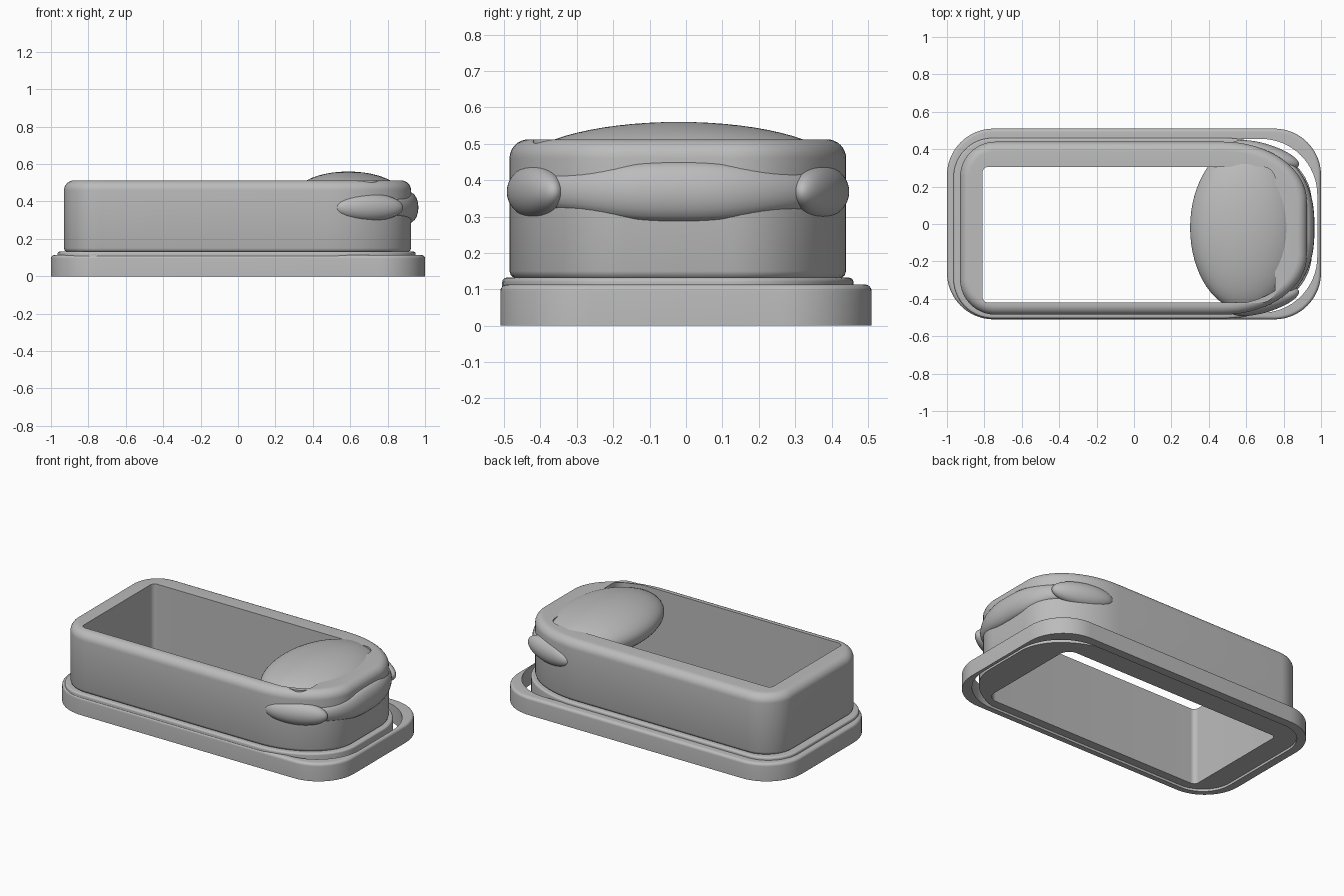
import bpy, bmesh, math
from mathutils import Matrix

cube = bpy.data.objects.get("Cube")
if cube:
    bpy.data.objects.remove(cube, do_unlink=True)

# One plain grey for every part
grey = bpy.data.materials.new("plain_grey")
grey.use_nodes = True
colour = (0.5, 0.5, 0.5, 1)
grey.diffuse_color = colour
grey.node_tree.nodes["Principled BSDF"].inputs["Base Color"].default_value = colour


def finish(name, bm, angle=35):
    """Turn a bmesh into a shaded, coloured object."""
    bmesh.ops.recalc_face_normals(bm, faces=bm.faces)
    mesh = bpy.data.meshes.new(name)
    bm.to_mesh(mesh)
    bm.free()
    mesh.materials.append(grey)
    obj = bpy.data.objects.new(name, mesh)
    bpy.context.collection.objects.link(obj)
    bpy.ops.object.select_all(action='DESELECT')
    obj.select_set(True)
    bpy.context.view_layer.objects.active = obj
    bpy.ops.object.shade_smooth_by_angle(angle=math.radians(angle))
    return obj


def outline(box, left, right, z, inset=0.0, steps=16):
    """Rounded rectangle with elliptical corners; left/right are (rx, ry)."""
    x0, x1, y0, y1 = box
    points = []
    for quarter, (sx, sy) in enumerate([(1, 1), (-1, 1), (-1, -1), (1, -1)]):
        rx, ry = right if sx > 0 else left
        cx = x1 - rx if sx > 0 else x0 + rx
        cy = y1 - ry if sy > 0 else y0 + ry
        for i in range(steps + 1):
            a = math.pi / 2 * (quarter + i / steps)
            points.append((cx + max(rx - inset, 0.002) * math.cos(a),
                           cy + max(ry - inset, 0.002) * math.sin(a), z))
    return points


def loft(name, loops, closed=True):
    """Skin equal-length loops; closed joins the last loop to the first."""
    bm = bmesh.new()
    rings = [[bm.verts.new(p) for p in loop] for loop in loops]
    pairs = list(zip(rings, rings[1:]))
    if closed:
        pairs.append((rings[-1], rings[0]))
    for a, b in pairs:
        n = len(a)
        for i in range(n):
            j = (i + 1) % n
            bm.faces.new((a[i], a[j], b[j], b[i]))
    if not closed:
        bm.faces.new(rings[0])
        bm.faces.new(rings[-1])
    return finish(name, bm)


def rounded_top(box, left, right, top, radius, steps=6):
    """Loops curving inward from a vertical side onto a flat top."""
    loops = []
    for i in range(steps + 1):
        a = math.pi / 2 * i / steps
        loops.append(outline(box, left, right, top - radius * (1 - math.sin(a)),
                             radius * (1 - math.cos(a))))
    return loops


def ellipsoid(name, centre, radii, turn=0.0):
    """Stretched sphere turned about the vertical."""
    bm = bmesh.new()
    bmesh.ops.create_uvsphere(bm, u_segments=64, v_segments=32, radius=1)
    bmesh.ops.scale(bm, vec=radii, verts=bm.verts)
    bm.transform(Matrix.Translation(centre) @ Matrix.Rotation(turn, 4, 'Z'))
    return finish(name, bm)


# Base ring: open rounded frame on the ground
ring = (-1, 1, -0.51, 0.51)
ring_corner = (0.25, 0.25)
ring_hole = (-0.95, 0.98, -0.475, 0.455)
hole_left, hole_right = (0.2, 0.2), (0.3, 0.3)
loft("base_ring",
     [outline(ring, ring_corner, ring_corner, 0)]
     + rounded_top(ring, ring_corner, ring_corner, 0.113, 0.018)
     + [outline(ring_hole, hole_left, hole_right, z) for z in (0.113, 0)])

# Opening shared by the flange and the body
opening = (-0.81, 0.755, -0.42, 0.305)
opening_left, opening_right = (0.03, 0.03), (0.07, 0.07)

# Flange: foot of the body, reaching down inside the ring
flange = (-0.965, 0.95, -0.505, 0.46)
flange_left, flange_right = (0.21, 0.21), (0.47, 0.34)
loft("flange",
     [outline(flange, flange_left, flange_right, 0.015)]
     + rounded_top(flange, flange_left, flange_right, 0.132, 0.012)
     + [outline(opening, opening_left, opening_right, z) for z in (0.132, 0.015)])

# Body: tall wall with a soft top rim and a rectangular opening
body = (-0.93, 0.925, -0.485, 0.44)
body_left, body_right = (0.19, 0.19), (0.45, 0.32)
loft("body",
     [outline(body, body_left, body_right, z, inset)
      for z, inset in ((0.125, 0.02), (0.132, 0.012), (0.138, 0.004), (0.15, 0))]
     + rounded_top(body, body_left, body_right, 0.512, 0.052, steps=8)
     + [outline(opening, opening_left, opening_right, z) for z in (0.512, 0.125)])

# Dome: flattened ellipsoid bridging the rounded end
ellipsoid("dome", (0.59, -0.02, 0.43), (0.29, 0.44, 0.13))

# Bumper: swelling bar wrapped around the rounded end
def bumper_point(t):
    c, s = math.cos(t), math.sin(t)
    return (0.54 + 0.375 * max(c, 0) ** 0.75,
            -0.02 + 0.42 * math.copysign(abs(s) ** 0.75, s))


loops = []
count = 64
for i in range(count + 1):
    u = 0.995 * (2 * i / count - 1)
    s = 0.72 * u
    t = s * math.pi / 2
    x, y = bumper_point(t)
    # Outward direction from the path tangent
    ax, ay = bumper_point(t - 0.006)
    bx, by = bumper_point(t + 0.006)
    length = math.hypot(bx - ax, by - ay)
    nx, ny = (by - ay) / length, (ax - bx) / length
    half = (0.067 + 0.016 * math.cos(2 * math.pi * s)) * math.sqrt(1 - u ** 8)
    loop = []
    for k in range(20):
        a = math.tau * k / 20
        out = 0.6 * half * math.cos(a)
        loop.append((x + nx * out, y + ny * out, 0.368 + half * math.sin(a)))
    loops.append(loop)
loft("bumper", loops, closed=False)

# Rounded lobes ending the bumper on each side
for side, name in ((1, "left_bumper_lobe"), (-1, "right_bumper_lobe")):
    ellipsoid(name, (0.7, -0.022 + side * 0.392, 0.368), (0.19, 0.058, 0.073),
              -side * math.radians(17))
